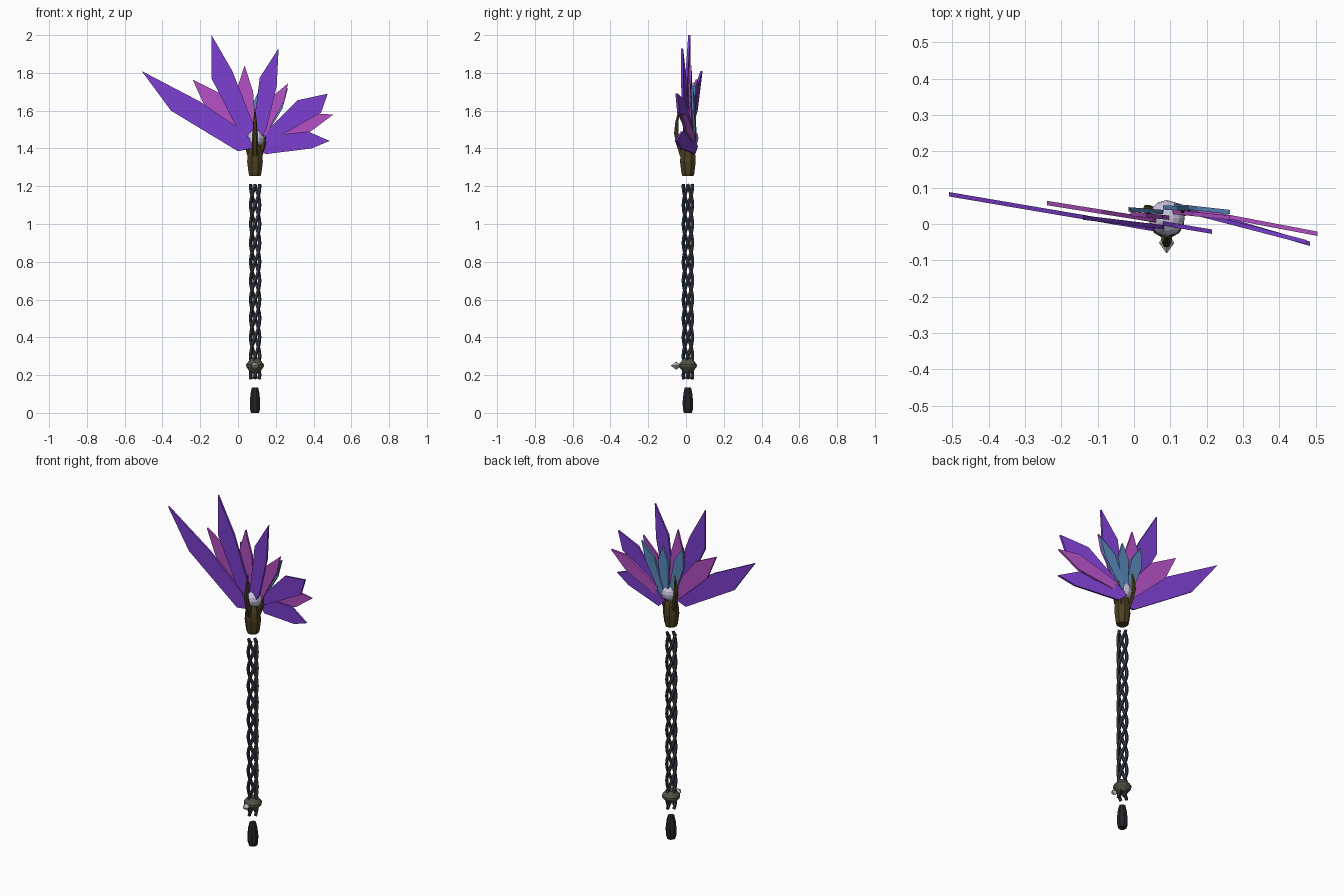
import bpy, bmesh, math
from mathutils import Vector

if "Cube" in bpy.data.objects:
    bpy.data.objects.remove(bpy.data.objects["Cube"])

CX, CY = 0.09, 0.01  # staff axis


def material(name, rgb):
    m = bpy.data.materials.new(name)
    m.diffuse_color = (*rgb, 1)
    m.use_nodes = True
    m.node_tree.nodes["Principled BSDF"].inputs["Base Color"].default_value = m.diffuse_color
    return m


PURPLE = material("purple", (0.20, 0.05, 0.62))
MAGENTA = material("magenta", (0.45, 0.08, 0.55))
BLUE = material("blue", (0.10, 0.25, 0.50))
BRONZE = material("bronze", (0.075, 0.052, 0.015))
STEEL = material("dark_steel", (0.035, 0.045, 0.06))
BLACK = material("black", (0.02, 0.018, 0.025))
PEARL = material("pearl", (0.60, 0.56, 0.75))
OLIVE = material("olive_metal", (0.08, 0.085, 0.06))


def finish(name, bm, mat):
    bmesh.ops.recalc_face_normals(bm, faces=bm.faces)
    me = bpy.data.meshes.new(name)
    bm.to_mesh(me)
    bm.free()
    if mat:
        me.materials.append(mat)
    ob = bpy.data.objects.new(name, me)
    bpy.context.collection.objects.link(ob)
    return ob


def skin(bm, rings):
    """Join rings of points into a capped tube."""
    vs = [[bm.verts.new(p) for p in r] for r in rings]
    n = len(vs[0])
    for a, b in zip(vs, vs[1:]):
        for i in range(n):
            bm.faces.new((a[i], a[(i + 1) % n], b[(i + 1) % n], b[i]))
    bm.faces.new(vs[0])
    bm.faces.new(vs[-1])


def lathe(name, profile, sides, mat):
    bm = bmesh.new()
    angles = [2 * math.pi * (i + 0.5) / sides for i in range(sides)]
    skin(bm, [[(CX + r * math.cos(a), CY + r * math.sin(a), z) for a in angles]
              for r, z in profile])
    return finish(name, bm, mat)


def tube(bm, path, radii, sides):
    """Sweep a polygon along a mostly upright path."""
    rings = []
    for i, p in enumerate(path):
        t = (path[min(i + 1, len(path) - 1)] - path[max(i - 1, 0)]).normalized()
        u = Vector((0, 1, 0)).cross(t).normalized()
        v = t.cross(u)
        rings.append([p + radii[i] * (u * math.cos(2 * math.pi * k / sides)
                                      + v * math.sin(2 * math.pi * k / sides))
                      for k in range(sides)])
    skin(bm, rings)


def petal(name, outline, y_base, slope, mat, thick=0.012):
    """Flat crystal plate drawn in x-z, leaning in y with x."""
    bm = bmesh.new()
    skin(bm, [[(x, y_base + slope * (x - CX) + d, z) for x, z in outline]
              for d in (-thick / 2, thick / 2)])
    return finish(name, bm, mat)


# Pommel
lathe("pommel", [(0.023, 0), (0.029, 0.02), (0.030, 0.06), (0.025, 0.105),
                 (0.018, 0.135)], 8, BLACK)

# Open twisted shaft of four strands
bm = bmesh.new()
steps = 56
for k in range(4):
    path = []
    for i in range(steps + 1):
        z = 0.18 + 1.03 * i / steps
        a = 2 * math.pi * (z / 0.4 + k / 4)
        path.append(Vector((CX + 0.024 * math.cos(a), CY + 0.024 * math.sin(a), z)))
    tube(bm, path, [0.0095] * len(path), 5)
finish("twisted_shaft", bm, STEEL)

# Collar and its front spike
lathe("collar", [(0.026, 0.215), (0.036, 0.228), (0.049, 0.246), (0.049, 0.256),
                 (0.036, 0.272), (0.026, 0.287)], 12, OLIVE)
bm = bmesh.new()
skin(bm, [[(CX + r * math.cos(a * math.pi / 2), y, 0.25 + r * math.sin(a * math.pi / 2))
           for a in range(4)]
          for y, r in ((-0.03, 0.008), (-0.052, 0.021), (-0.08, 0.001))])
finish("collar_spike", bm, None)

# Head socket
lathe("head_socket", [(0.032, 1.255), (0.037, 1.27), (0.045, 1.33), (0.041, 1.38),
                      (0.030, 1.42)], 8, BRONZE)

# Three curved prongs around the orb
bm = bmesh.new()
for deg in (-90, 30, 150):
    c, s = math.cos(math.radians(deg)), math.sin(math.radians(deg))
    prof = [(0.030, 1.36, 0.013), (0.048, 1.42, 0.015), (0.062, 1.48, 0.013),
            (0.058, 1.54, 0.010), (0.046, 1.61, 0.002)]
    tube(bm, [Vector((CX + r * c, CY + r * s, z)) for r, z, w in prof],
         [w for r, z, w in prof], 6)
finish("prongs", bm, BRONZE)

# Orb
bm = bmesh.new()
bmesh.ops.create_uvsphere(bm, u_segments=12, v_segments=8, radius=0.05)
bmesh.ops.translate(bm, verts=bm.verts, vec=(CX, CY + 0.006, 1.455))
finish("orb", bm, PEARL)

# Large front petals
for i, (o, y, s) in enumerate([
    ([(-0.51, 1.81), (-0.355, 1.60), (0.0, 1.385), (0.10, 1.405), (0.03, 1.49), (-0.205, 1.65)], -0.02, -0.17),
    ([(-0.14, 2.0), (-0.14, 1.77), (0.04, 1.42), (0.09, 1.42), (0.08, 1.53), (-0.03, 1.81)], -0.01, -0.12),
    ([(0.215, 1.93), (0.115, 1.775), (0.08, 1.50), (0.10, 1.42), (0.15, 1.50), (0.205, 1.73)], 0.0, -0.17),
    ([(0.475, 1.69), (0.315, 1.655), (0.16, 1.50), (0.10, 1.42), (0.16, 1.43), (0.44, 1.59)], 0.05, -0.26),
    ([(0.485, 1.44), (0.37, 1.49), (0.16, 1.465), (0.10, 1.41), (0.145, 1.37), (0.39, 1.40)], 0.06, -0.29),
]):
    petal(f"large_petal_{i + 1}", o, y, s, PURPLE)

# Middle petals
for i, (o, y, s) in enumerate([
    ([(-0.24, 1.765), (-0.175, 1.62), (0.03, 1.43), (0.09, 1.42), (0.05, 1.52), (-0.09, 1.69)], 0.005, -0.16),
    ([(0.035, 1.84), (-0.01, 1.70), (0.05, 1.45), (0.10, 1.45), (0.08, 1.70)], 0.018, -0.10),
    ([(0.265, 1.745), (0.165, 1.66), (0.09, 1.45), (0.13, 1.44), (0.245, 1.65)], 0.035, -0.10),
    ([(0.505, 1.58), (0.385, 1.585), (0.14, 1.47), (0.11, 1.43), (0.18, 1.43), (0.385, 1.49)], 0.052, -0.19),
]):
    petal(f"middle_petal_{i + 1}", o, y, s, MAGENTA)

# Small back petals
for i, (o, y, s) in enumerate([
    ([(-0.01, 1.75), (-0.015, 1.63), (0.05, 1.45), (0.09, 1.45), (0.05, 1.66)], 0.032, -0.08),
    ([(0.12, 1.73), (0.08, 1.64), (0.08, 1.45), (0.12, 1.45), (0.15, 1.63)], 0.045, -0.05),
    ([(0.265, 1.72), (0.175, 1.645), (0.10, 1.45), (0.13, 1.44), (0.235, 1.61)], 0.052, -0.11),
]):
    petal(f"small_petal_{i + 1}", o, y, s, BLUE)
